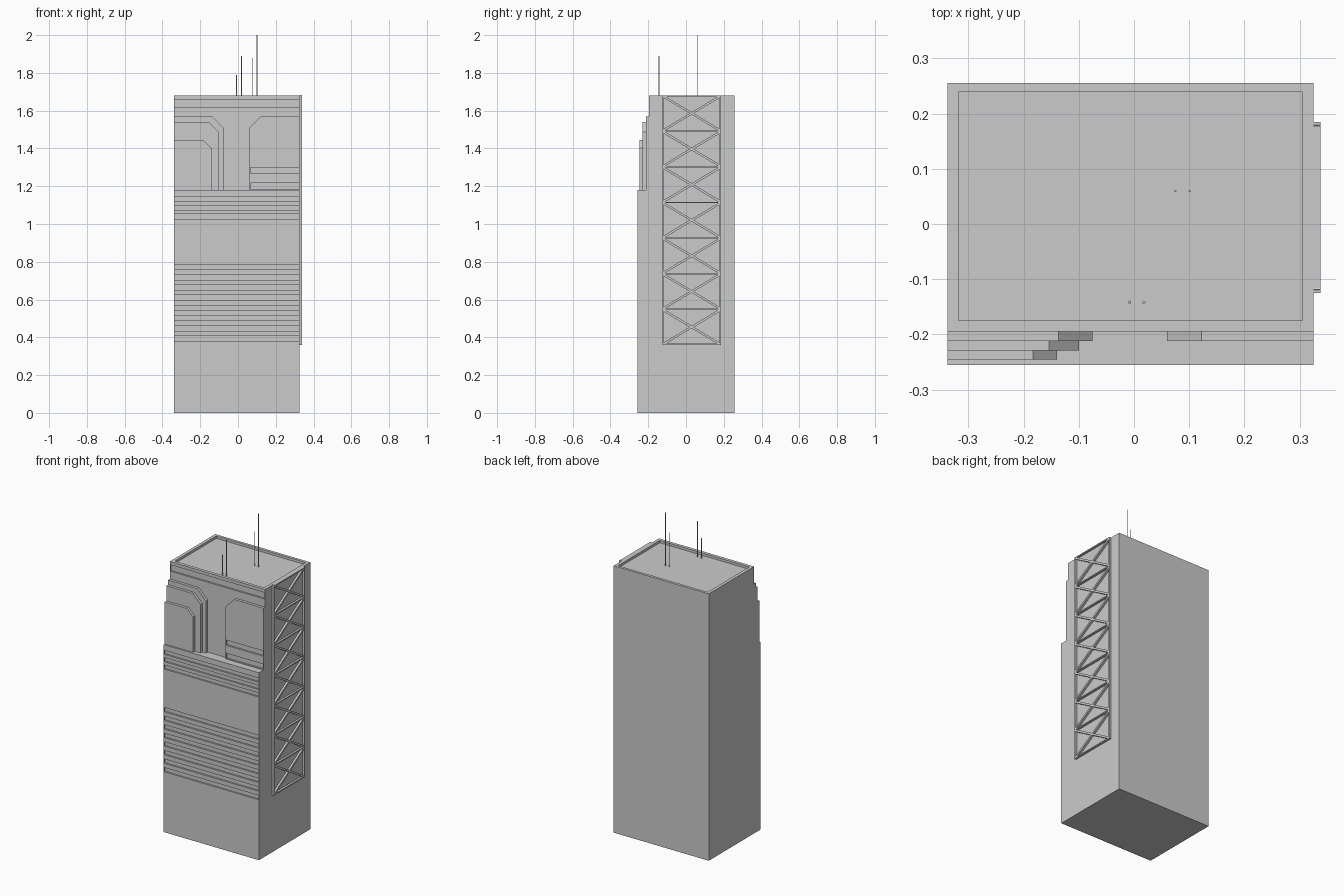
import bpy, bmesh, math
from mathutils import Vector, Matrix

if "Cube" in bpy.data.objects:
    bpy.data.objects.remove(bpy.data.objects["Cube"])

X0, X1, Y0, Y1 = -0.338, 0.325, -0.256, 0.256
YU, ZS, ZT = -0.195, 1.18, 1.68   # upper front plane, setback height, top


def finish(name, bm):
    bmesh.ops.recalc_face_normals(bm, faces=bm.faces)
    me = bpy.data.meshes.new(name)
    bm.to_mesh(me)
    bm.free()
    ob = bpy.data.objects.new(name, me)
    bpy.context.collection.objects.link(ob)
    return ob


def add_box(bm, lo, hi, rot=None):
    lo, hi = Vector(lo), Vector(hi)
    m = Matrix.Translation((lo + hi) / 2)
    if rot:
        m = m @ rot
    bmesh.ops.create_cube(bm, size=1, matrix=m @ Matrix.Diagonal((*(hi - lo), 1)))


def boxes(name, spans):
    bm = bmesh.new()
    for lo, hi in spans:
        add_box(bm, lo, hi)
    return finish(name, bm)


def prism(name, pts, offset):
    bm = bmesh.new()
    f = bm.faces.new([bm.verts.new(p) for p in pts])
    g = bmesh.ops.extrude_face_region(bm, geom=[f])
    bmesh.ops.translate(bm, vec=offset,
                        verts=[v for v in g['geom'] if isinstance(v, bmesh.types.BMVert)])
    return finish(name, bm)


def cut(ob, spans):
    cutter = boxes("cutter", spans)
    cutter.hide_render = True
    m = ob.modifiers.new("cut", 'BOOLEAN')
    m.operation, m.solver, m.object = 'DIFFERENCE', 'EXACT', cutter
    bpy.context.view_layer.objects.active = ob
    bpy.ops.object.modifier_apply(modifier=m.name)
    bpy.data.objects.remove(cutter)


def groove(x0, x1, y, z0, z1, depth=0.01):
    return (x0, y - 0.005, z0), (x1, y + depth, z1)


# tower body with setback
side = [(Y0, 0), (Y1, 0), (Y1, ZT), (YU, ZT), (YU, ZS), (Y0, ZS)]
body = prism("tower_body", [(X0, y, z) for y, z in side], (X1 - X0, 0, 0))

# recessed roof and facade grooves
cuts = [((-0.318, -0.175, ZT - 0.015), (0.305, 0.239, ZT + 0.02))]
gx0, gx1 = X0 + 0.002, X1 - 0.003
for i in range(8):
    cuts.append(groove(gx0, gx1, Y0, 0.38 + i * 0.054, 0.407 + i * 0.054))
for z in (1.027, 1.074, 1.12):
    cuts.append(groove(gx0, gx1, Y0, z, z + 0.025))
cuts.append(groove(gx0, gx1, YU, 1.62, 1.66))
cut(body, cuts)

# stepped chamfered panels on the left of the upper front
for i, (y, top, right, c) in enumerate([(-0.212, 1.57, -0.075, 0.062),
                                        (-0.229, 1.54, -0.10, 0.054),
                                        (-0.246, 1.445, -0.14, 0.043)]):
    pts = [(X0, ZS), (right, ZS), (right, top - c), (right - c, top), (X0, top)]
    back = YU - 0.017 * i
    prism(f"left_panel_{i + 1}", [(x, y, z) for x, z in pts], (0, back - y, 0))

# single chamfered panel on the right, with two slots
pts = [(0.06, ZS), (X1, ZS), (X1, 1.57), (0.122, 1.57), (0.06, 1.508)]
panel = prism("right_panel", [(x, -0.212, z) for x, z in pts], (0, 0.017, 0))
cut(panel, [groove(0.065, gx1, -0.212, z, z + 0.033) for z in (1.184, 1.267)])

# cross-braced truss on the right side
ty0, ty1, tz0, bays, w = -0.125, 0.185, 0.36, 7, 0.007
tx1 = 0.338
pitch = (ZT - tz0) / bays
bm = bmesh.new()
for y in (ty0, ty1 - w):
    add_box(bm, (X1, y, tz0), (tx1, y + w, ZT))
for i in range(bays + 1):
    z = min(max(tz0 + i * pitch, tz0 + w / 2), ZT - w / 2)
    add_box(bm, (X1, ty0, z - w / 2), (tx1, ty1, z + w / 2))
span, rise = ty1 - ty0 - w, pitch - w
length, angle = math.hypot(span, rise), math.atan2(rise, span)
cy, hw = (ty0 + ty1) / 2, 0.006
for i in range(bays):
    z = tz0 + (i + 0.5) * pitch
    for s in (1, -1):
        add_box(bm, (X1, cy - length / 2, z - hw), (tx1 - 0.0005, cy + length / 2, z + hw),
                Matrix.Rotation(s * angle, 4, 'X'))
finish("side_truss", bm)

# roof antennas
for i, (x, y, top, r) in enumerate([(-0.008, -0.142, 1.79, 0.003), (0.018, -0.142, 1.89, 0.003),
                                    (0.075, 0.06, 1.88, 0.002), (0.101, 0.06, 2.0, 0.002)]):
    bm = bmesh.new()
    z0 = ZT - 0.017
    bmesh.ops.create_cone(bm, cap_ends=True, segments=10, radius1=r, radius2=r, depth=top - z0,
                          matrix=Matrix.Translation((x, y, (top + z0) / 2)))
    finish(f"antenna_{i + 1}", bm)
